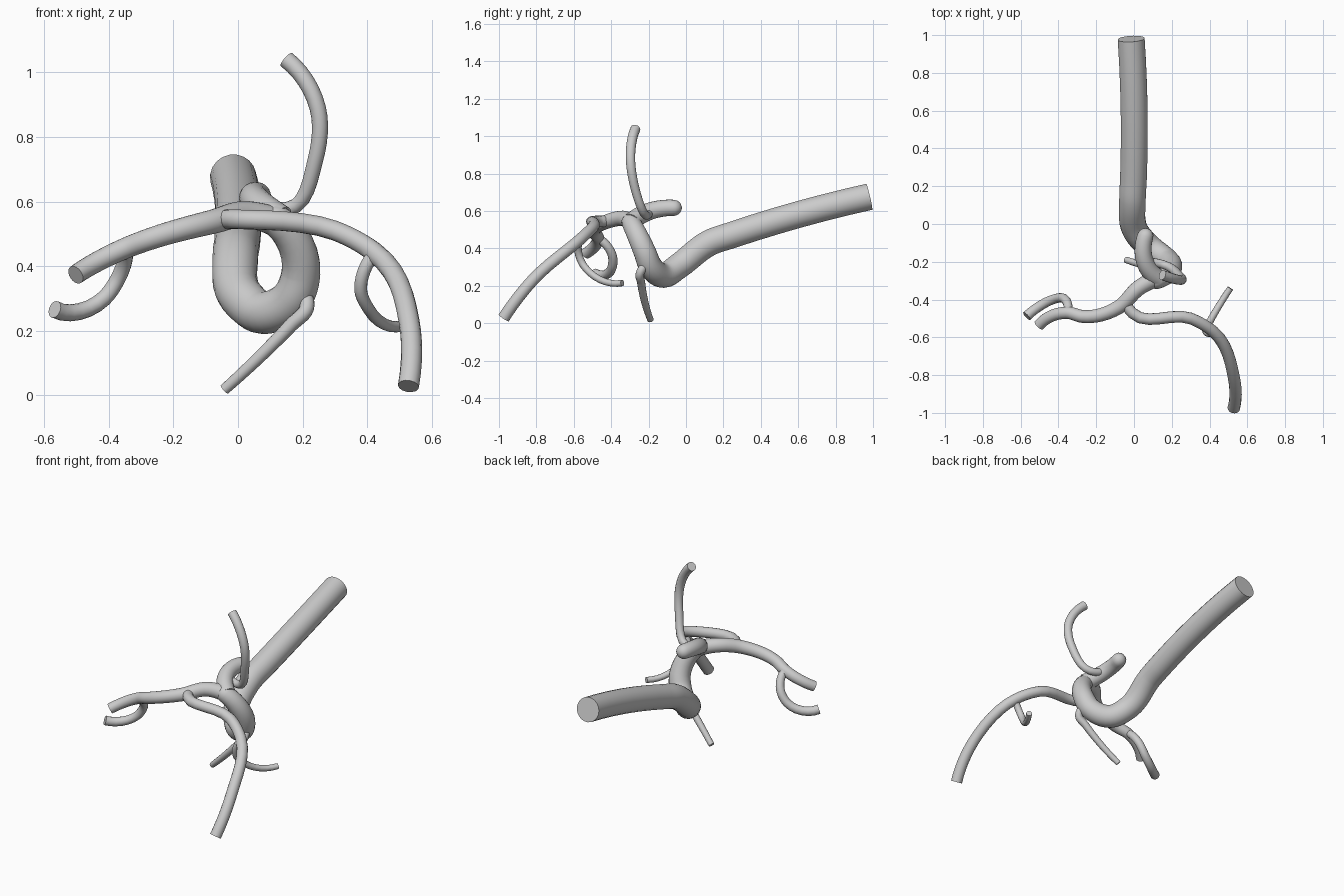
import bpy, bmesh, math
from mathutils import Vector

if "Cube" in bpy.data.objects:
    bpy.data.objects.remove(bpy.data.objects["Cube"])


def smooth_path(pts, steps=6):
    """Hermite curve through the points, tangents scaled to each span."""
    p = [Vector(q) for q in pts]
    spans = [b - a for a, b in zip(p, p[1:])]
    inner = [(a / a.length_squared + b / b.length_squared).normalized()
             for a, b in zip(spans, spans[1:])]
    # End tangents mirror the neighbouring one about the span
    first, last = spans[0].normalized(), spans[-1].normalized()
    dirs = ([(2 * first * first.dot(inner[0]) - inner[0])] + inner
            + [(2 * last * last.dot(inner[-1]) - inner[-1])])
    out = []
    for i, s in enumerate(spans):
        m0, m1 = dirs[i] * s.length, dirs[i + 1] * s.length
        for k in range(steps):
            t = k / steps
            out.append(p[i] + s * (3 * t * t - 2 * t ** 3)
                       + m0 * (t ** 3 - 2 * t * t + t) + m1 * (t ** 3 - t * t))
    return out + [p[-1]]


def vessel(name, r0, r1, pts, power=1, round_tip=False):
    """Capped tube along a smooth path, radius running from r0 to r1."""
    path = smooth_path(pts)
    sides = 20 if r0 > .04 else 14
    dist = [0]
    for a, b in zip(path, path[1:]):
        dist.append(dist[-1] + (b - a).length)
    rings, n = [], None
    for i, c in enumerate(path):
        tan = (path[min(i + 1, len(path) - 1)] - path[max(i - 1, 0)]).normalized()
        n = tan.orthogonal() if n is None else n
        n = (n - tan * n.dot(tan)).normalized()
        r = r0 + (r1 - r0) * (dist[i] / dist[-1]) ** power
        rings.append((c, n, tan.cross(n), r))
    if round_tip:
        for k in range(1, 4):
            a = k * math.pi / 7
            rings.append((c + tan * r * math.sin(a), n, tan.cross(n), r * math.cos(a)))
    bm = bmesh.new()
    loops = []
    for c, n, s, r in rings:
        angles = [2 * math.pi * k / sides for k in range(sides)]
        loops.append([bm.verts.new(c + r * (n * math.cos(a) + s * math.sin(a)))
                      for a in angles])
    for a, b in zip(loops, loops[1:]):
        for k in range(sides):
            j = (k + 1) % sides
            bm.faces.new((a[k], a[j], b[j], b[k]))
    bm.faces.new(loops[0][::-1])
    bm.faces.new(loops[-1])
    bmesh.ops.recalc_face_normals(bm, faces=bm.faces)
    me = bpy.data.meshes.new(name)
    bm.to_mesh(me)
    bm.free()
    ob = bpy.data.objects.new(name, me)
    bpy.context.collection.objects.link(ob)
    return ob


# Trunk: straight inlet, then the deep siphon bend
trunk = vessel("vessel_tree", .072, .05, [
    (-.015, .98, .676), (-.003, .24, .47), (-.008, .13, .432), (.01, -.04, .305),
    (.08, -.12, .256), (.17, -.19, .305), (.195, -.22, .38), (.12, -.295, .54)],
    power=5, round_tip=True)

# Fork crossing to the left outlet
left = vessel("left_branch", .047, .03, [
    (.13, -.285, .53), (.03, -.335, .56), (-.08, -.44, .537),
    (-.27, -.49, .485), (-.35, -.47, .455), (-.503, -.535, .373)], power=.6)

# Rounded sac behind the fork
sac = vessel("rear_sac", .05, .043, [
    (.13, -.29, .54), (.055, -.19, .6), (.06, -.065, .617)], round_tip=True)

# Long front branch sweeping down to the right
right = vessel("right_branch", .03, .033, [
    (-.05, -.41, .545), (-.01, -.47, .545), (.3, -.5, .51),
    (.42, -.57, .445), (.53, -.82, .23), (.528, -.975, .028)])

# Curled side branch on the left
curl = vessel("left_side_branch", .023, .027, [
    (-.35, -.475, .46), (-.37, -.395, .365), (-.415, -.395, .3), (-.568, -.488, .266)])

# Branch rising to the top
upper = vessel("upper_branch", .022, .027, [
    (.09, -.2, .585), (.155, -.215, .577), (.24, -.275, .73),
    (.247, -.297, .89), (.15, -.27, 1.04)])

# Thin twigs below the siphon and off the right branch
lower_twig = vessel("lower_twig", .024, .017, [
    (.19, -.2, .32), (.213, -.245, .27), (.165, -.24, .218), (-.042, -.19, .018)])
right_twig = vessel("right_twig", .021, .017, [
    (.42, -.575, .435), (.38, -.56, .33), (.405, -.51, .267), (.51, -.34, .215)])

# Merge everything into one watertight surface
bpy.context.view_layer.objects.active = trunk
trunk.select_set(True)
for part in (left, sac, right, curl, upper, lower_twig, right_twig):
    m = trunk.modifiers.new("union", 'BOOLEAN')
    m.operation = 'UNION'
    m.solver = 'EXACT'
    m.object = part
    bpy.ops.object.modifier_apply(modifier=m.name)
    bpy.data.objects.remove(part)
bpy.ops.object.shade_smooth_by_angle(angle=math.radians(35))
